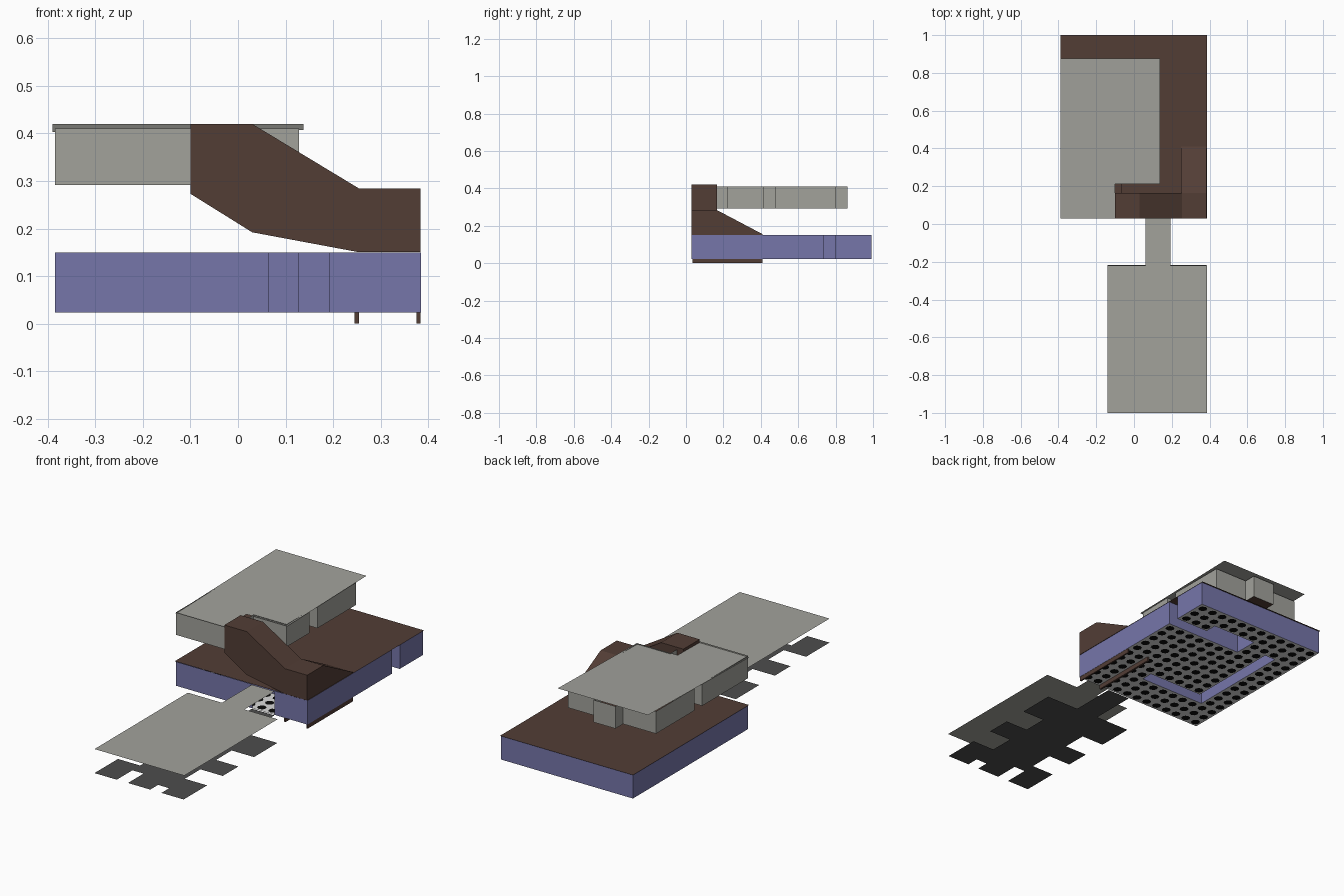
import bpy, bmesh, math

if "Cube" in bpy.data.objects:
    bpy.data.objects.remove(bpy.data.objects["Cube"])

def material(name, r, g, b):
    m = bpy.data.materials.new(name)
    m.diffuse_color = (r, g, b, 1)
    m.use_nodes = True
    m.node_tree.nodes["Principled BSDF"].inputs["Base Color"].default_value = m.diffuse_color
    return m

PURPLE = material("purple wall", 0.18, 0.18, 0.40)
GRAY = material("warm gray", 0.36, 0.36, 0.33)
BROWN = material("dark brown", 0.085, 0.047, 0.036)
DARK = material("dark gray", 0.075, 0.075, 0.075)
WHITE = material("white tile", 0.70, 0.70, 0.70)
BLACK = material("black", 0.003, 0.003, 0.003)

def mesh_object(name, faces, mat):
    """Object from a list of polygons (each a list of points)."""
    bm = bmesh.new()
    for f in faces:
        bm.faces.new([bm.verts.new(p) for p in f])
    bmesh.ops.remove_doubles(bm, verts=bm.verts, dist=1e-5)
    me = bpy.data.meshes.new(name)
    bm.to_mesh(me)
    bm.free()
    me.materials.append(mat)
    ob = bpy.data.objects.new(name, me)
    bpy.context.collection.objects.link(ob)
    return ob

def prism(name, profile, axis, a, b, mat):
    """Profile extruded along x (profile = y,z) or y (profile = x,z)."""
    def pt(p, t):
        return (t, p[0], p[1]) if axis == 'x' else (p[0], t, p[1])
    n = len(profile)
    faces = [[pt(p, a) for p in profile], [pt(p, b) for p in reversed(profile)]]
    for i in range(n):
        p, q = profile[i], profile[(i + 1) % n]
        faces.append([pt(p, a), pt(p, b), pt(q, b), pt(q, a)])
    ob = mesh_object(name, faces, mat)
    bm = bmesh.new()
    bm.from_mesh(ob.data)
    bmesh.ops.recalc_face_normals(bm, faces=bm.faces)
    bm.to_mesh(ob.data)
    bm.free()
    return ob

def cells_of(nx, ny, voids):
    """Grid cells left after removing the solid blocks."""
    return {(i, j) for i in range(nx) for j in range(ny)
            if not any(a <= i < c and b <= j < d for a, b, c, d in voids)}

def floor_and_walls(name, origin, g, cells, z0, z1, floor_mat, wall_mat=None, doors=()):
    ox, oy = origin
    floor, walls = [], []
    for i, j in sorted(cells):
        x0, y0 = ox + i * g, oy + j * g
        c = [(x0, y0), (x0 + g, y0), (x0 + g, y0 + g), (x0, y0 + g)]
        floor.append([(x, y, z0) for x, y in c])
        # wall on every cell side that faces a void
        for k, (di, dj) in enumerate([(0, -1), (1, 0), (0, 1), (-1, 0)]):
            if (i + di, j + dj) not in cells and (i, j, k) not in doors:
                p, q = c[k], c[(k + 1) % 4]
                walls.append([(*p, z0), (*q, z0), (*q, z1), (*p, z1)])
    mesh_object(name + "_floor", floor, floor_mat)
    if wall_mat:
        mesh_object(name + "_walls", walls, wall_mat)

G = 0.0642
ORIGIN = (-0.385, 0.03)

# Lower storey: tiled floor, purple walls, doorway in front
lower = cells_of(12, 15, [(5, 11, 12, 12), (5, 12, 9, 13), (2, 3, 8, 4), (2, 3, 3, 12)])
floor_and_walls("lower_storey", ORIGIN, G, lower, 0.023, 0.15, WHITE, PURPLE,
                doors={(7, 0, 0), (8, 0, 0)})
mesh_object("lower_ceiling", [[(-0.39, 0.03, 0.151), (0.387, 0.03, 0.151),
                               (0.387, 1.0, 0.151), (-0.39, 1.0, 0.151)]], BROWN)

# Black dot on each floor tile, seen from above and below
dots = []
for i, j in sorted(lower):
    cx, cy = ORIGIN[0] + (i + 0.5) * G, ORIGIN[1] + (j + 0.5) * G
    for z in (0.0215, 0.0245):
        ring = [(cx + 0.023 * math.cos(k * math.pi / 4),
                 cy + 0.023 * math.sin(k * math.pi / 4), z) for k in range(8)]
        dots.append(ring if z > 0.023 else ring[::-1])
mesh_object("floor_dots", dots, BLACK)

# Upper storey: gray walls with recesses, brown floor
upper = cells_of(8, 13, [(5, 0, 8, 3), (5, 6, 8, 7), (0, 6, 2, 7),
                         (0, 12, 3, 13), (5, 12, 8, 13)])
floor_and_walls("upper_storey", ORIGIN, G, upper, 0.292, 0.41, BROWN, GRAY)

# Roof: L-shaped sheet, slightly tilted up towards the back
roof = [(-0.39, 0.03), (-0.1, 0.03), (-0.1, 0.213), (0.138, 0.213), (0.138, 0.875), (-0.39, 0.875)]
mesh_object("roof", [[(x, y, 0.403 + 0.0205 * (y - 0.03)) for x, y in roof]], GRAY)

# Stairway: upper flight along x, lower flight along y
prism("upper_stair", [(-0.1, 0.273), (0.03, 0.192), (0.25, 0.151), (0.384, 0.151),
                      (0.384, 0.284), (0.255, 0.284), (0.03, 0.42), (-0.1, 0.42)],
      'y', 0.029, 0.165, BROWN)
prism("lower_stair", [(0.165, 0.151), (0.41, 0.151), (0.41, 0.155), (0.165, 0.284)],
      'x', 0.25, 0.384, BROWN)
# Stair side panels that reach below the floor
for name, x0, x1 in (("left", 0.245, 0.255), ("right", 0.376, 0.384)):
    prism("stair_side_" + name, [(0.034, 0), (0.41, 0), (0.41, 0.15), (0.034, 0.15)],
          'x', x0, x1, BROWN)

# Forecourt: gray cover sheet with a neck to the doorway
def rect(x0, y0, x1, y1, z):
    return [(x0, y0, z), (x1, y0, z), (x1, y1, z), (x0, y1, z)]

mesh_object("forecourt_cover", [rect(-0.139, -1.0, 0.386, -0.22, 0.147),
                                rect(0.06, -0.22, 0.192, 0.03, 0.147)], GRAY)
# Dark toothed floor beneath it
teeth = [(0, 3, 2, 5), (6, 3, 8, 5), (0, 7, 2, 9), (6, 7, 8, 9), (2, 0, 3, 2), (5, 0, 6, 1)]
floor_and_walls("forecourt", (-0.139, -1.0), 0.0652, cells_of(8, 12, teeth), 0.02, 0.15, DARK)
mesh_object("path_floor", [rect(0.06, -0.2176, 0.192, 0.03, 0.02)], DARK)
